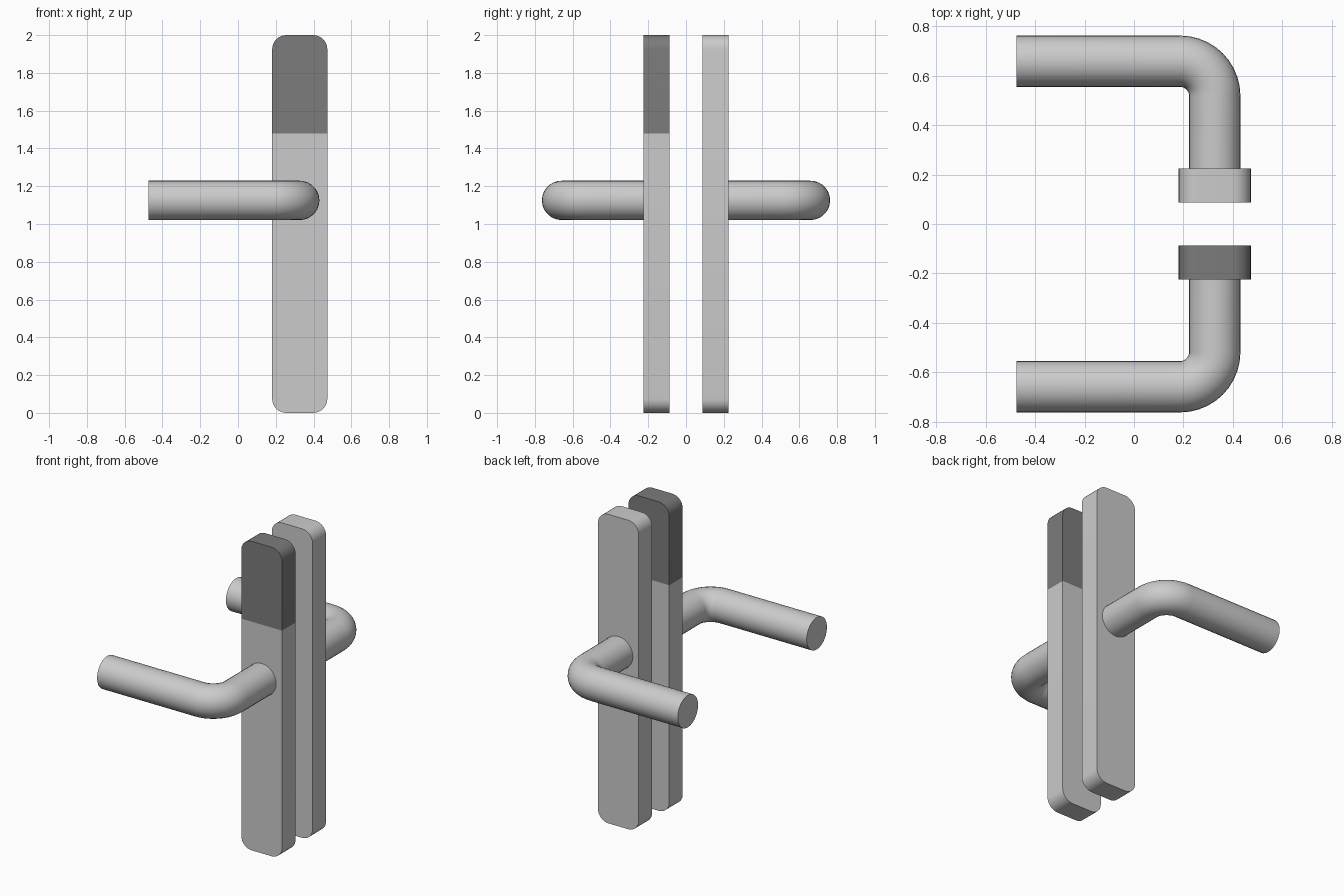
import bpy, bmesh
from math import sin, cos, pi, radians

if "Cube" in bpy.data.objects:
    bpy.data.objects.remove(bpy.data.objects["Cube"])

CX = 0.327           # plate and spindle centre line
HALF_W = 0.146       # half plate width
Y_IN, Y_OUT = 0.087, 0.225
CORNER = 0.075
SPLIT = 1.48         # where the dark cap meets the front plate


def finish(name, bm, material=None):
    bmesh.ops.recalc_face_normals(bm, faces=bm.faces)
    mesh = bpy.data.meshes.new(name)
    bm.to_mesh(mesh)
    bm.free()
    mesh.shade_smooth()
    mesh.set_sharp_from_angle(angle=radians(35))
    if material:
        mesh.materials.append(material)
    obj = bpy.data.objects.new(name, mesh)
    bpy.context.collection.objects.link(obj)
    return obj


def bridge(bm, rings):
    """Skin a list of equal vertex rings and cap both ends."""
    for a, b in zip(rings, rings[1:]):
        n = len(a)
        for i in range(n):
            j = (i + 1) % n
            bm.faces.new((a[i], a[j], b[j], b[i]))
    bm.faces.new(rings[0])
    bm.faces.new(rings[-1])


def plate(name, side, z0, z1, round_bottom, round_top, material=None):
    outline = []
    for sx, sz, start in ((1, 1, 0), (-1, 1, 90), (-1, -1, 180), (1, -1, 270)):
        rounded = round_top if sz > 0 else round_bottom
        r = CORNER if rounded else 0
        x = CX + sx * (HALF_W - r)
        z = z1 - r if sz > 0 else z0 + r
        for k in range(9 if rounded else 1):
            a = radians(start + k * 90 / 8)
            outline.append((x + r * cos(a), z + r * sin(a)))
    bm = bmesh.new()
    bridge(bm, [[bm.verts.new((x, side * y, z)) for x, z in outline]
                for y in (Y_IN, Y_OUT)])
    return finish(name, bm, material)


def lever(name, side):
    radius, bend, z, y_bar = 0.104, 0.14, 1.125, 0.659
    # Path samples: x, y, direction angle (0 = outward along y, 90 deg = along -x)
    path = [(CX, Y_OUT - 0.01, 0)]
    for k in range(11):
        a = k / 10 * pi / 2
        path.append((CX - bend + bend * cos(a), y_bar - bend + bend * sin(a), a))
    path.append((-0.475, y_bar, pi / 2))
    bm = bmesh.new()
    rings = []
    for x, y, a in path:
        ring = []
        for i in range(28):
            t = 2 * pi * i / 28
            u = radius * cos(t)
            ring.append(bm.verts.new((x + u * cos(a), side * (y + u * sin(a)),
                                      z + radius * sin(t))))
        rings.append(ring)
    bridge(bm, rings)
    return finish(name, bm)


dark = bpy.data.materials.new("dark_grey")
dark.diffuse_color = (0.2, 0.2, 0.2, 1)
dark.use_nodes = True
dark.node_tree.nodes["Principled BSDF"].inputs["Base Color"].default_value = dark.diffuse_color

# Front plate with dark upper section, plain back plate
plate("front_plate", -1, 0, SPLIT, True, False)
plate("front_plate_dark_top", -1, SPLIT, 2, False, True, dark)
plate("back_plate", 1, 0, 2, True, True)

# Bent lever handles on both sides
lever("front_lever", -1)
lever("back_lever", 1)
